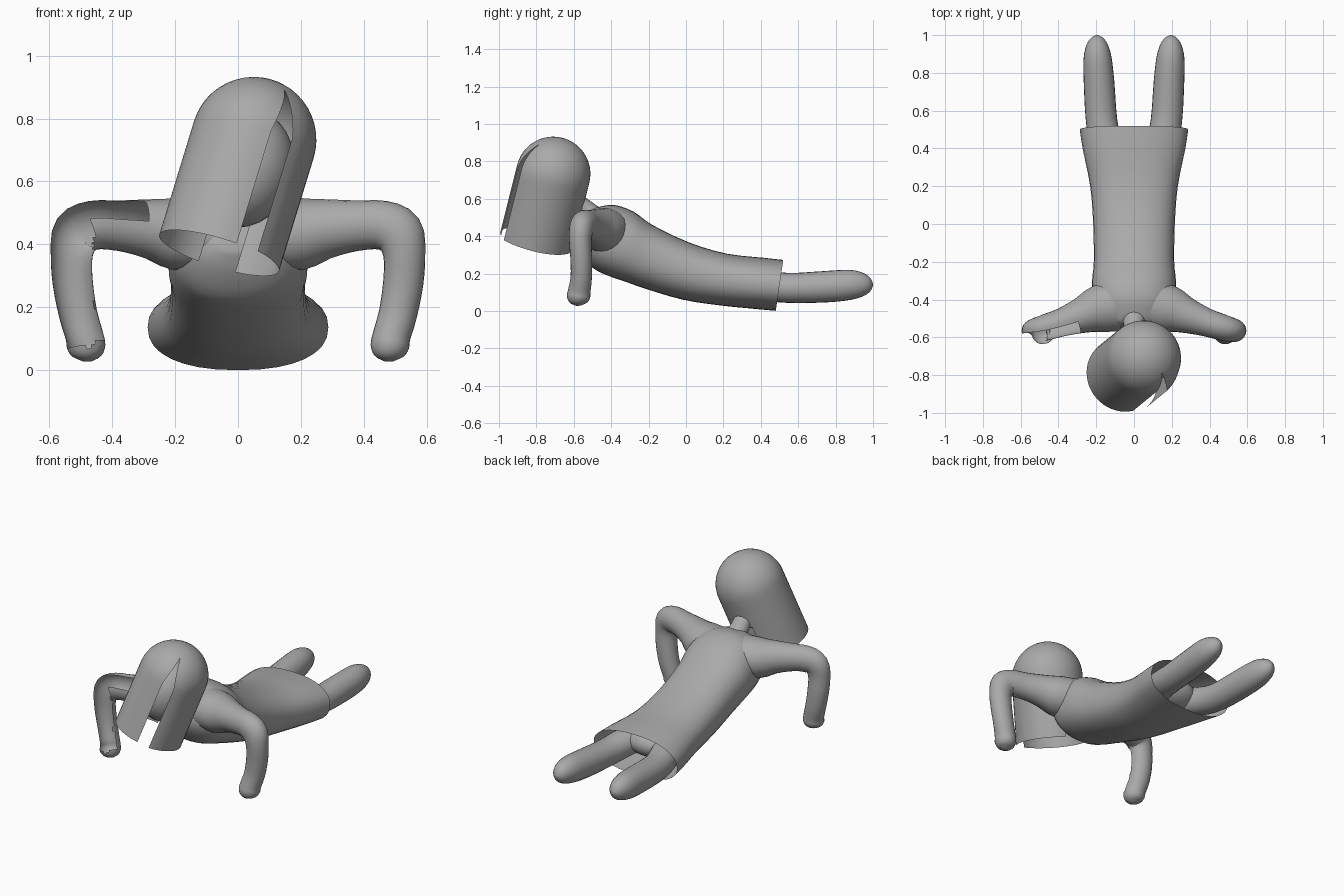
import bpy, bmesh, math
from mathutils import Vector, Matrix

if "Cube" in bpy.data.objects:
    bpy.data.objects.remove(bpy.data.objects["Cube"])

grey = bpy.data.materials.new("plain grey")
grey.diffuse_color = (0.4, 0.4, 0.4, 1)
grey.use_nodes = True
grey.node_tree.nodes["Principled BSDF"].inputs["Base Color"].default_value = grey.diffuse_color


def finish(name, bm, angle=50):
    bmesh.ops.remove_doubles(bm, verts=bm.verts, dist=0.0005)
    me = bpy.data.meshes.new(name)
    bm.to_mesh(me)
    bm.free()
    ob = bpy.data.objects.new(name, me)
    bpy.context.collection.objects.link(ob)
    me.materials.append(grey)
    bpy.ops.object.select_all(action='DESELECT')
    ob.select_set(True)
    bpy.context.view_layer.objects.active = ob
    bpy.ops.object.shade_smooth_by_angle(angle=math.radians(angle))
    return ob


def smooth_rows(rows, n):
    """Catmull-Rom interpolation of rows of numbers."""
    out = []
    for i in range(len(rows) - 1):
        p = [rows[max(i - 1, 0)], rows[i], rows[i + 1], rows[min(i + 2, len(rows) - 1)]]
        for k in range(n):
            t = k / n
            out.append([0.5 * (2 * b + (c - a) * t + (2 * a - 5 * b + 4 * c - d) * t * t
                               + (3 * b - a - 3 * c + d) * t ** 3) for a, b, c, d in zip(*p)])
    return out + [list(rows[-1])]


def loft(rows, side, up=None, power=2.0, sides=24, steps=3, caps=(False, True), shear=0.0):
    """Skin elliptical rings given as (x, y, z, radius along side, radius along up)."""
    bm = bmesh.new()
    rows = smooth_rows(rows, steps)
    pts = [Vector(r[:3]) for r in rows]
    rings = []
    for i, r in enumerate(rows):
        tangent = (pts[min(i + 1, len(pts) - 1)] - pts[max(i - 1, 0)]).normalized()
        u = up or tangent.cross(side).normalized()
        s = side if up else u.cross(tangent).normalized()
        ring = []
        for k in range(sides):
            a = 2 * math.pi * k / sides
            c, w = [math.copysign(abs(f) ** (2 / power), f) for f in (math.cos(a), math.sin(a))]
            v = pts[i] + s * c * r[3] + u * w * r[4]
            v.y += shear * w
            ring.append(bm.verts.new(v))
        rings.append(ring)
    for a, b in zip(rings, rings[1:]):
        for k in range(sides):
            j = (k + 1) % sides
            bm.faces.new((a[k], a[j], b[j], b[k]))
    if caps[0]:
        bm.faces.new(rings[0])
    if caps[1]:
        bm.faces.new(rings[-1])
    bmesh.ops.recalc_face_normals(bm, faces=bm.faces)
    return bm


X, Y, Z = Vector((1, 0, 0)), Vector((0, 1, 0)), Vector((0, 0, 1))

# shirt: open at the hem, closed at the chest
shirt = [(0, 0.50, 0.137, 0.287, 0.136), (0, 0.40, 0.147, 0.272, 0.137),
         (0, 0.20, 0.168, 0.232, 0.138), (0, 0.00, 0.213, 0.216, 0.152),
         (0, -0.20, 0.290, 0.213, 0.170), (0, -0.30, 0.343, 0.222, 0.188),
         (0, -0.40, 0.378, 0.220, 0.188), (0, -0.48, 0.395, 0.200, 0.163),
         (0, -0.54, 0.425, 0.150, 0.110), (0, -0.565, 0.43, 0.07, 0.05)]
finish("shirt", loft(shirt, X, Z, power=2.3, sides=32, shear=0.02))

# arms: sleeve, bent elbow, forearm and rounded hand
arm = [(0.10, -0.43, 0.430, 0.140, 0.120), (0.20, -0.455, 0.435, 0.122, 0.115),
       (0.28, -0.485, 0.450, 0.095, 0.095), (0.38, -0.52, 0.460, 0.075, 0.080),
       (0.46, -0.545, 0.461, 0.070, 0.078), (0.51, -0.56, 0.435, 0.065, 0.080),
       (0.528, -0.565, 0.37, 0.060, 0.067), (0.525, -0.56, 0.28, 0.058, 0.064),
       (0.508, -0.56, 0.18, 0.057, 0.061), (0.488, -0.57, 0.11, 0.060, 0.060),
       (0.482, -0.575, 0.075, 0.062, 0.061), (0.480, -0.577, 0.045, 0.047, 0.046),
       (0.480, -0.577, 0.028, 0.012, 0.012)]
for sx, name in ((1, "right_arm"), (-1, "left_arm")):
    bm = loft([(sx * r[0],) + r[1:] for r in arm], Y)
    if sx < 0:
        # this arm is an open shell at the front
        gone = []
        for f in bm.faces:
            c = f.calc_center_median()
            if c.x < -0.28 and c.z > 0.075 and f.normal.y < -0.3 and (c.x < -0.46 or f.normal.z > 0.25):
                gone.append(f)
        bmesh.ops.delete(bm, geom=gone, context='FACES')
    finish(name, bm)

# legs, reaching inside the shirt
leg = [(0.08, 0.28, 0.17, 0.08, 0.08), (0.145, 0.42, 0.14, 0.085, 0.082),
       (0.172, 0.55, 0.123, 0.083, 0.080), (0.185, 0.75, 0.130, 0.081, 0.084),
       (0.193, 0.88, 0.140, 0.074, 0.080), (0.195, 0.95, 0.141, 0.056, 0.061),
       (0.195, 0.985, 0.141, 0.032, 0.036), (0.195, 1.0, 0.141, 0.006, 0.006)]
for sx, name in ((1, "right_leg"), (-1, "left_leg")):
    finish(name, loft([(sx * r[0],) + r[1:] for r in leg], X, caps=(True, True)))


def ellipsoid(name, matrix):
    bm = bmesh.new()
    bmesh.ops.create_uvsphere(bm, u_segments=24, v_segments=14, radius=1, matrix=matrix)
    finish(name, bm)


# hips between the legs
ellipsoid("hips", Matrix.Translation((0, 0.32, 0.165)) @ Matrix.Diagonal((0.17, 0.14, 0.09, 1)))

# head frame: tilted forward and to one side
dome = Vector((0.05, -0.71, 0.733))
zh = Vector((0.11, 0.09, 0.36)).normalized()
xh = (X - zh * X.dot(zh)).normalized()
yh = zh.cross(xh)
frame = Matrix((xh, yh, zh)).transposed().to_4x4()
frame.translation = dome

# face and neck
ellipsoid("head", frame @ Matrix.Translation((0, 0, -0.10)) @ Matrix.Diagonal((0.155, 0.155, 0.19, 1)))
neck = [(0, -0.46, 0.47, 0.08, 0.07), (0, -0.53, 0.54, 0.055, 0.05), (0.01, -0.64, 0.62, 0.055, 0.05)]
finish("neck", loft(neck, X))

# hair: thin capsule shell, slit at the front and notched for the neck
R, LENGTH, COLS = 0.199, 0.387, 48
levels = [(-LENGTH * (1 - i / 9), R, 1.0) for i in range(9)]
for i in range(13):
    e = math.radians(7.5 * i)
    levels.append((R * math.sin(e), R * math.cos(e), max(0.0, 1 - math.degrees(e) / 52)))
bm = bmesh.new()
grid = []
for h, r, gap in levels:
    start = math.radians(27 + 10 * gap)
    span = 2 * math.pi - math.radians(20 * gap)
    row = []
    for k in range(COLS + 1):
        a = start + span * k / COLS
        flare = 1 + 0.07 * gap * max(0, 1 - k / 5)
        row.append(bm.verts.new(frame @ Vector((r * flare * math.sin(a), -r * flare * math.cos(a), h))))
    grid.append(row)
for i in range(len(grid) - 1):
    for k in range(COLS):
        a = math.degrees(math.radians(37) + math.radians(340) * (k + 0.5) / COLS)
        if levels[i][0] < -0.20 and 162 < a < 200:
            continue
        bm.faces.new((grid[i][k], grid[i][k + 1], grid[i + 1][k + 1], grid[i + 1][k]))
finish("hair", bm)
